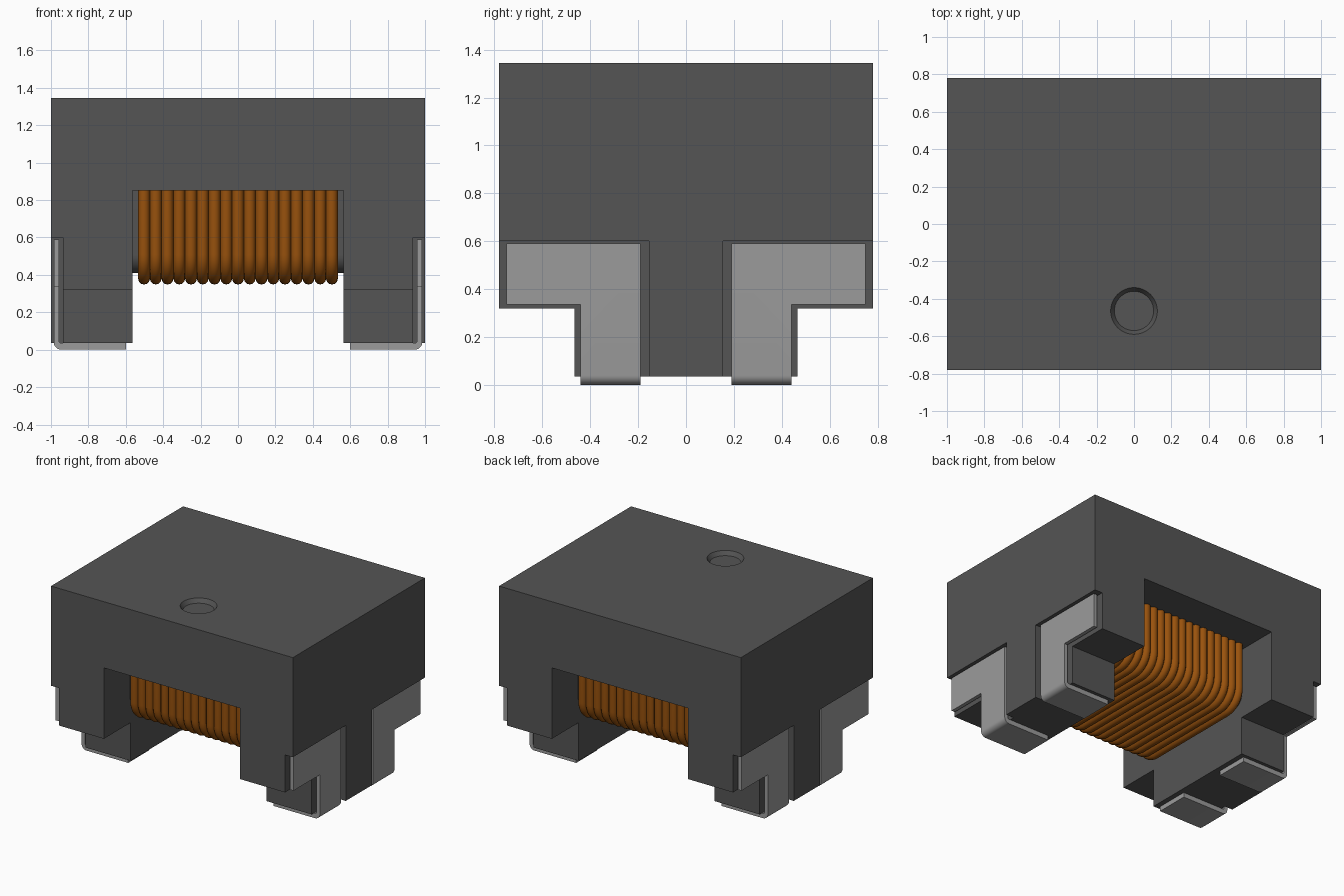
import bpy, bmesh, math

cube = bpy.data.objects.get("Cube")
if cube:
    bpy.data.objects.remove(cube, do_unlink=True)


def material(name, rgb):
    m = bpy.data.materials.new(name)
    m.use_nodes = True
    m.diffuse_color = (*rgb, 1)
    m.node_tree.nodes["Principled BSDF"].inputs["Base Color"].default_value = (*rgb, 1)
    return m


FERRITE = material("dark grey ferrite", (0.09, 0.09, 0.09))
TIN = material("light grey tin", (0.33, 0.33, 0.33))
COPPER = material("copper", (0.32, 0.085, 0.004))


def prism(name, profile, axis, start, end, mat):
    """Extrude a closed profile along x or y between two positions."""
    bm = bmesh.new()
    place = {"x": lambda a, b: (start, a, b), "y": lambda a, b: (a, start, b)}[axis]
    face = bm.faces.new([bm.verts.new(place(a, b)) for a, b in profile])
    moved = bmesh.ops.extrude_face_region(bm, geom=[face])["geom"]
    step = (end - start, 0, 0) if axis == "x" else (0, end - start, 0)
    bmesh.ops.translate(bm, verts=[v for v in moved if isinstance(v, bmesh.types.BMVert)], vec=step)
    bmesh.ops.recalc_face_normals(bm, faces=bm.faces)
    mesh = bpy.data.meshes.new(name)
    bm.to_mesh(mesh)
    bm.free()
    mesh.materials.append(mat)
    obj = bpy.data.objects.new(name, mesh)
    bpy.context.collection.objects.link(obj)
    return obj


def box(name, x, y, z, mat):
    corners = [(y[0], z[0]), (y[1], z[0]), (y[1], z[1]), (y[0], z[1])]
    return prism(name, corners, "x", x[0], x[1], mat)


def activate(obj):
    bpy.ops.object.select_all(action="DESELECT")
    obj.select_set(True)
    bpy.context.view_layer.objects.active = obj


def boolean(obj, tool, operation):
    mod = obj.modifiers.new("boolean", "BOOLEAN")
    mod.operation, mod.solver, mod.object = operation, "EXACT", tool
    activate(obj)
    bpy.ops.object.modifier_apply(modifier=mod.name)
    bpy.data.objects.remove(tool, do_unlink=True)


def smooth(obj):
    activate(obj)
    bpy.ops.object.shade_smooth_by_angle(angle=math.radians(35))


def arc(cx, cz, r, a0, a1, n=8):
    angles = [math.radians(a0 + (a1 - a0) * i / n) for i in range(n + 1)]
    return [(cx + r * math.cos(a), cz + r * math.sin(a)) for a in angles]


W, TOP, CEIL, FOOT = 0.78, 1.345, 0.85, 0.035

# Top plate with a shallow tapered orientation dimple
plate = box("top_plate", (-1, 1), (-W, W), (CEIL, TOP), FERRITE)
bpy.ops.mesh.primitive_cone_add(vertices=48, radius1=0.105, radius2=0.145, depth=0.06,
                                location=(0, -0.465, TOP))
dimple = bpy.context.object
dimple.data.materials.append(FERRITE)
boolean(plate, dimple, "DIFFERENCE")
smooth(plate)

# Stepped end legs, with pockets for the terminals
leg_half = [(0.465, FOOT), (0.465, 0.32), (W, 0.32), (W, CEIL)]
leg_profile = leg_half + [(-y, z) for y, z in reversed(leg_half)]
for side, sx in (("left", 1), ("right", -1)):
    leg = prism(side + "_leg", leg_profile, "x", sx * 0.563, sx, FERRITE)
    for sy in (1, -1):
        pocket = box("pocket", (sx * 0.935, sx * 1.1), (sy * 0.155, sy * 0.9), (-0.1, 0.6), FERRITE)
        boolean(leg, pocket, "DIFFERENCE")

# Winding core: a bar with rounded lower edges
core_half = arc(0.37, 0.51, 0.1, -90, 0) + [(0.47, CEIL)]
core = prism("winding_core", core_half + [(-y, z) for y, z in reversed(core_half)],
             "x", -0.563, 0.563, FERRITE)
smooth(core)

# Copper turns, each a U of round wire
TURNS, PITCH, WIRE = 17, 0.0628, 0.0315
half = arc(0.37, 0.51, 0.13, -90, 0) + [(0.5, CEIL + 0.02)]
path = [(-y, z) for y, z in reversed(half)] + half
curve = bpy.data.curves.new("coil", "CURVE")
curve.dimensions = "3D"
curve.bevel_depth, curve.bevel_resolution = WIRE, 4
curve.materials.append(COPPER)
for i in range(TURNS):
    x = (i - (TURNS - 1) / 2) * PITCH
    spline = curve.splines.new("POLY")
    spline.points.add(len(path) - 1)
    for point, (y, z) in zip(spline.points, path):
        point.co = (x, y, z, 1)
coil = bpy.data.objects.new("coil", curve)
bpy.context.collection.objects.link(coil)
activate(coil)
bpy.ops.object.convert(target="MESH")
smooth(bpy.context.object)

# Four folded terminals: side strip bent under the foot, plus an outward arm
OUT, IN = 0.985, 0.957
strip = ([(0.6, 0)] + arc(OUT - 0.04, 0.04, 0.04, -90, 0) + [(OUT, 0.59), (IN, 0.59)]
         + arc(IN - 0.012, FOOT + 0.012, 0.012, 0, -90, 4) + [(0.6, FOOT)])
for side, sx in (("left", 1), ("right", -1)):
    for end, sy in (("back", 1), ("front", -1)):
        profile = [(sx * x, z) for x, z in strip]
        terminal = prism(f"{end}_{side}_terminal", profile, "y", sy * 0.19, sy * 0.44, TIN)
        arm = box("arm", (sx * IN, sx * OUT), (sy * 0.43, sy * 0.75), (0.335, 0.59), TIN)
        boolean(terminal, arm, "UNION")
        smooth(terminal)
